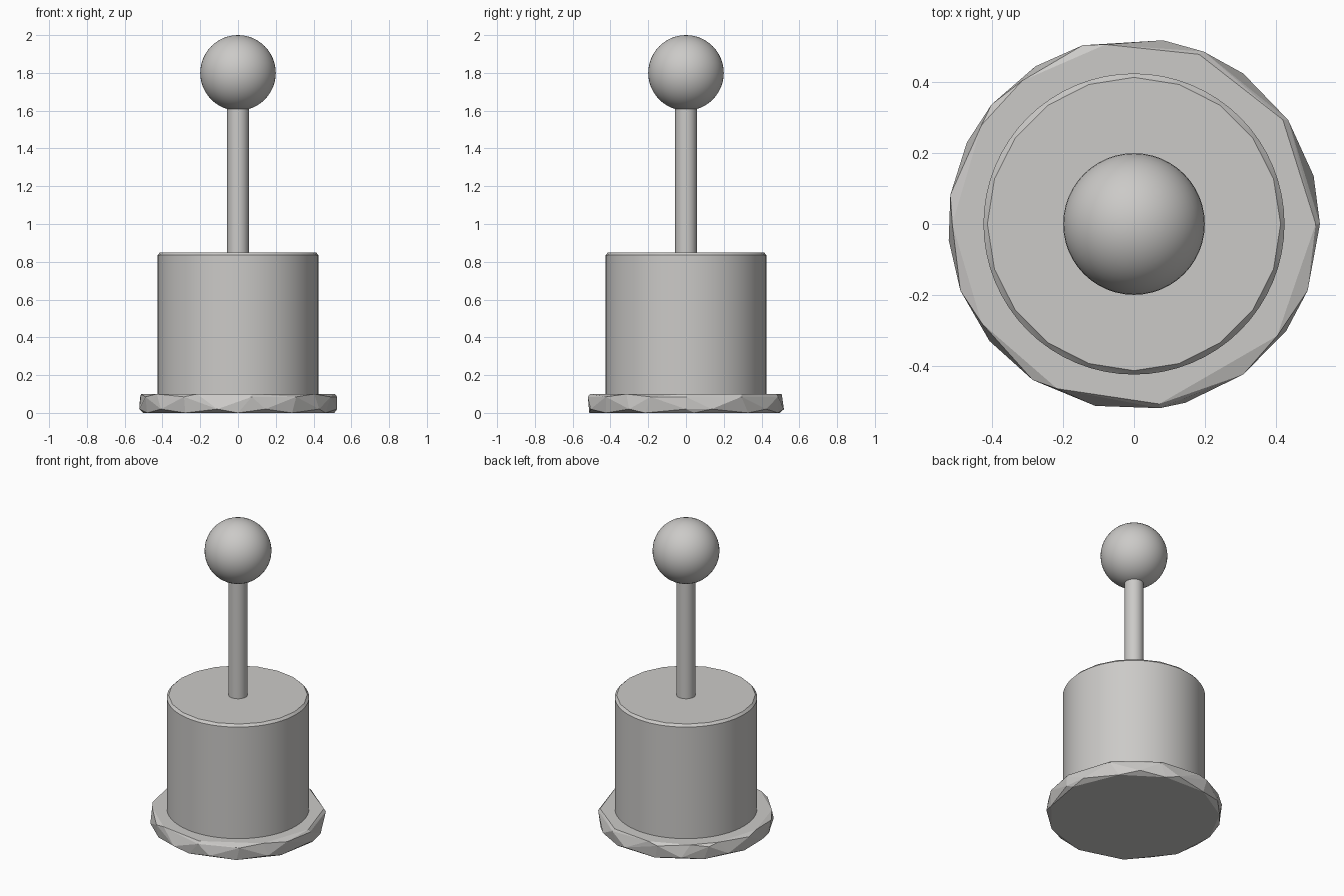
import bpy, bmesh
from math import radians, cos, sin

if "Cube" in bpy.data.objects:
    bpy.data.objects.remove(bpy.data.objects["Cube"])

grey = bpy.data.materials.new("light grey")
grey.diffuse_color = (0.6, 0.59, 0.575, 1)
grey.use_nodes = True
grey.node_tree.nodes["Principled BSDF"].inputs["Base Color"].default_value = grey.diffuse_color


def ring(radius, z, angles):
    return [(radius * cos(radians(a)), radius * sin(radians(a)), z) for a in angles]


def even(n):
    return [360 * i / n for i in range(n)]


def hull(name, points):
    """Convex solid through stacked rings of points."""
    bm = bmesh.new()
    for p in points:
        bm.verts.new(p)
    res = bmesh.ops.convex_hull(bm, input=bm.verts[:])
    loose = [v for v in bm.verts if not v.link_faces]
    bmesh.ops.delete(bm, geom=loose, context='VERTS')
    bmesh.ops.dissolve_limit(bm, angle_limit=radians(0.5), verts=bm.verts[:], edges=bm.edges[:])
    bmesh.ops.recalc_face_normals(bm, faces=bm.faces[:])
    mesh = bpy.data.meshes.new(name)
    bm.to_mesh(mesh)
    bm.free()
    ob = bpy.data.objects.new(name, mesh)
    bpy.context.collection.objects.link(ob)
    mesh.materials.append(grey)
    return ob


def smooth(ob, angle=30):
    bpy.ops.object.select_all(action='DESELECT')
    ob.select_set(True)
    bpy.context.view_layer.objects.active = ob
    bpy.ops.object.shade_smooth_by_angle(angle=radians(angle))


# base flange: roughly faceted disc with bevelled rims
top = [0, 35, 69, 99, 128, 147, 180, 213, 245, 278, 322]
upper = [0, 34, 68, 106, 140, 171, 201, 237, 278, 306, 339]
lower = [0, 15, 54, 81, 122, 154, 185, 219, 258, 286, 325]
bottom = [5, 40, 72, 104, 137, 168, 200, 237, 270, 304, 335]
hull("base_flange", ring(0.513, 0.10, top) + ring(0.525, 0.085, upper)
     + ring(0.525, 0.02, lower) + ring(0.512, 0.0, bottom))

# body: smooth drum with a faceted chamfer on top
body = hull("body", ring(0.414, 0.85, even(20)) + ring(0.425, 0.835, even(64))
            + ring(0.425, 0.095, even(64)))
smooth(body)

# rod
bpy.ops.mesh.primitive_cylinder_add(vertices=32, radius=0.057, depth=0.86, location=(0, 0, 1.24))
rod = bpy.context.object
rod.name = "rod"
rod.data.materials.append(grey)
smooth(rod)

# ball knob
bpy.ops.mesh.primitive_uv_sphere_add(segments=48, ring_count=24, radius=0.2, location=(0, 0, 1.8))
ball = bpy.context.object
ball.name = "ball_knob"
ball.data.materials.append(grey)
smooth(ball)
